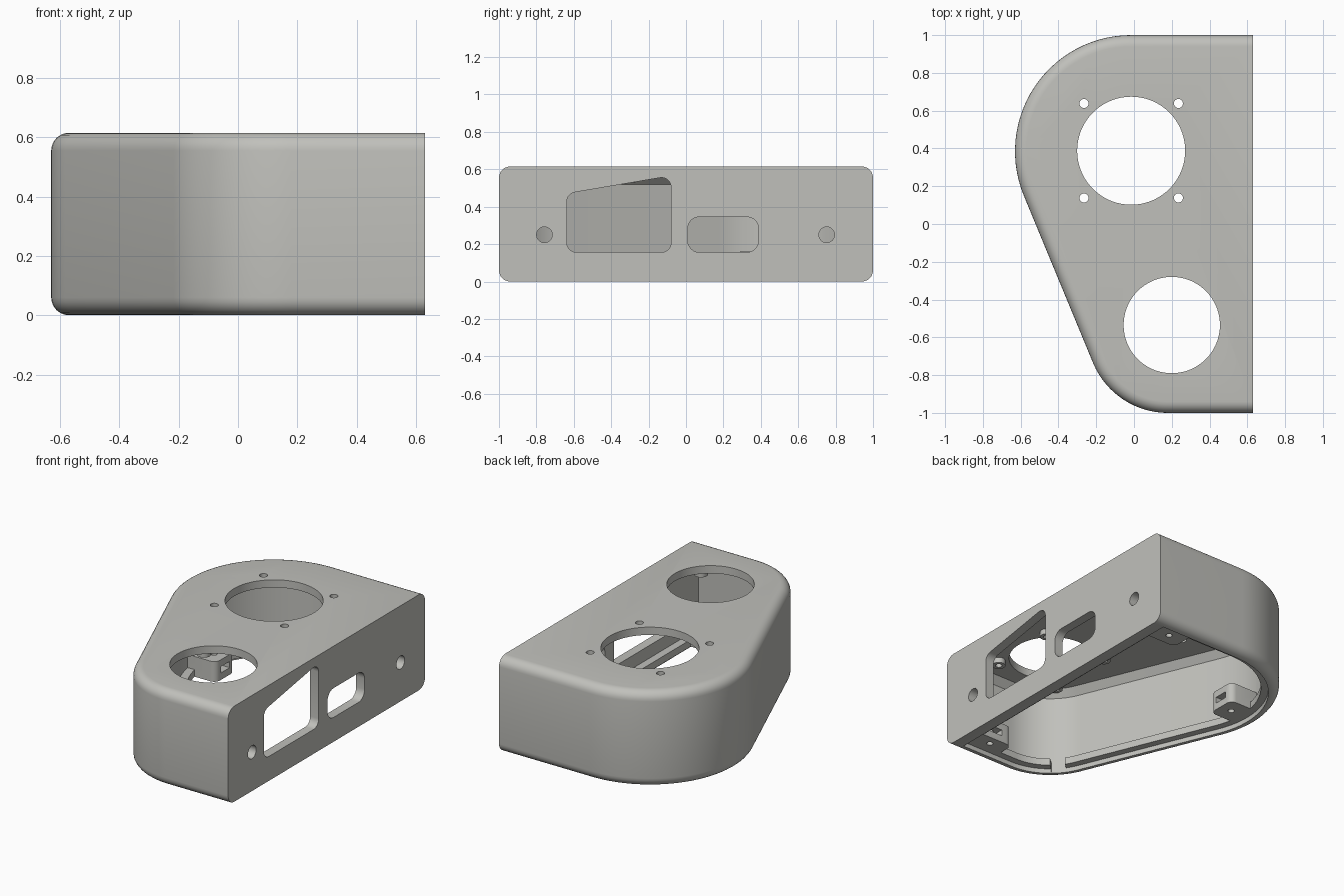
import bpy, bmesh, math
from mathutils import Vector

if "Cube" in bpy.data.objects:
    bpy.data.objects.remove(bpy.data.objects["Cube"])

TOP = 0.615
XR = 0.63


def make(name, rings):
    """Loft closed rings of equal length and cap both ends."""
    bm = bmesh.new()
    loops = [[bm.verts.new(p) for p in r] for r in rings]
    n = len(loops[0])
    for a, b in zip(loops, loops[1:]):
        for i in range(n):
            bm.faces.new((a[i], a[(i + 1) % n], b[(i + 1) % n], b[i]))
    bm.faces.new(loops[0][::-1])
    bm.faces.new(loops[-1])
    bmesh.ops.recalc_face_normals(bm, faces=bm.faces)
    me = bpy.data.meshes.new(name)
    bm.to_mesh(me)
    bm.free()
    ob = bpy.data.objects.new(name, me)
    bpy.context.collection.objects.link(ob)
    return ob


def plan(d, xr, z):
    """Plan outline inset by d: two tangent arcs closed by a straight right side."""
    c1, r1, c2, r2 = Vector((-0.015, 0.385)), 0.615, Vector((0.18, -0.57)), 0.43
    v = c2 - c1
    t = math.atan2(v.y, v.x) - math.acos((r1 - r2) / v.length) + 2 * math.pi
    pts = [(xr, 1 - d, z)]
    for c, r, a0, a1 in ((c1, r1, math.pi / 2, t), (c2, r2, t, 1.5 * math.pi)):
        for i in range(29):
            a = a0 + (a1 - a0) * i / 28
            pts.append((c.x + (r - d) * math.cos(a), c.y + (r - d) * math.sin(a), z))
    return pts + [(xr, d - 1, z)]


def rounded(corners, r, seg=6):
    """Polygon with circular corners, counter-clockwise."""
    out, n = [], len(corners)
    for i in range(n):
        p = Vector(corners[i])
        u = (Vector(corners[i - 1]) - p).normalized()
        w = (Vector(corners[(i + 1) % n]) - p).normalized()
        half = u.angle(w) / 2
        c = p + (u + w).normalized() * (r / math.sin(half))
        s, e = p + u * (r / math.tan(half)) - c, p + w * (r / math.tan(half)) - c
        a0 = math.atan2(s.y, s.x)
        da = (math.atan2(e.y, e.x) - a0) % (2 * math.pi)
        out += [(c.x + r * math.cos(a0 + da * k / seg), c.y + r * math.sin(a0 + da * k / seg))
                for k in range(seg + 1)]
    return out


def circle(x, y, r, n=24):
    return [(x + r * math.cos(2 * math.pi * i / n), y + r * math.sin(2 * math.pi * i / n)) for i in range(n)]


def rect(x0, x1, y0, y1):
    return [(x0, y0), (x1, y0), (x1, y1), (x0, y1)]


def prism(name, pts, lo, hi, axis='Z'):
    if axis == 'Z':
        return make(name, [[(u, v, w) for u, v in pts] for w in (lo, hi)])
    return make(name, [[(w, u, v) for u, v in pts] for w in (lo, hi)])


def combine(tool, op='DIFFERENCE'):
    m = body.modifiers.new(tool.name, 'BOOLEAN')
    m.operation, m.solver, m.object = op, 'EXACT', tool
    bpy.context.view_layer.objects.active = body
    bpy.ops.object.modifier_apply(modifier=m.name)
    bpy.data.objects.remove(tool)


# Outer housing, rounded at top and bottom along the curved side only
R, S = 0.06, 6
arc = [(R * (1 - math.sin(k / S * math.pi / 2)), R * (1 - math.cos(k / S * math.pi / 2))) for k in range(S + 1)]
layers = arc + [(d, TOP - z) for d, z in reversed(arc)]
body = make("housing", [plan(d, XR, z) for d, z in layers])

# Hollow: lid recess, ledge, tall room, chamfer under the top plate
combine(make("cavity", [plan(d, x, z) for d, x, z in (
    (0.065, 0.555, -0.02), (0.065, 0.555, 0.03), (0.11, 0.52, 0.03), (0.11, 0.52, 0.075),
    (0.06, 0.57, 0.075), (0.06, 0.57, 0.52), (0.10, 0.57, 0.565))]))

# Lid screw blocks on the ledge, each with a nut slot and a screw hole
for box, screw, slot in (
        ((0.30, 0.59, -0.96, -0.79), (0.42, -0.85), (0.375, 0.465, -0.88, -0.77)),
        ((0.32, 0.59, 0.76, 0.96), (0.43, 0.84), (0.385, 0.475, 0.74, 0.87)),
        ((-0.60, -0.36, 0.29, 0.48), (-0.44, 0.385), (-0.47, -0.34, 0.34, 0.43))):
    combine(prism("screw_block", rounded(rect(*box), 0.04), 0.03, 0.16), 'UNION')
    combine(prism("nut_slot", rect(*slot), 0.075, 0.115))
    combine(prism("lid_screw_hole", circle(*screw, 0.02, 16), 0.0, 0.2))

# Notch in the ledge on the small arc
a = math.radians(222)
ca, sa = math.cos(a), math.sin(a)
combine(prism("ledge_notch", [(0.18 + u * ca - v * sa, -0.57 + u * sa + v * ca)
                              for u, v in rect(0.29, 0.365, -0.045, 0.045)], 0.01, 0.1))

# Blind screw posts under the top plate around the small opening
for sx in (-1, 1):
    for sy in (-1, 1):
        x, y = 0.2 + sx * 0.225, -0.535 + sy * 0.225
        combine(prism("screw_post", circle(x, y, 0.04), 0.53, 0.59), 'UNION')
        combine(prism("post_hole", circle(x, y, 0.02, 16), 0.5, 0.58))

# Round openings in the top plate
combine(prism("large_opening", circle(-0.015, 0.388, 0.286, 72), 0.5, 0.7))
combine(prism("small_opening", circle(0.2, -0.535, 0.255, 72), 0.5, 0.7))
for sx in (-1, 1):
    for sy in (-1, 1):
        combine(prism("top_screw_hole", circle(-0.015 + sx * 0.25, 0.388 + sy * 0.25, 0.024), 0.5, 0.7))

# Openings in the flat right wall
combine(prism("sloped_window", rounded([(-0.637, 0.157), (-0.08, 0.157), (-0.08, 0.565), (-0.637, 0.47)], 0.05),
              0.54, 0.7, 'X'))
combine(prism("small_window", rounded(rect(0.01, 0.387, 0.157, 0.345), 0.06), 0.54, 0.7, 'X'))
for y in (-0.757, 0.752):
    combine(prism("wall_screw_hole", circle(y, 0.25, 0.042), 0.54, 0.7, 'X'))

# Plain grey finish
grey = bpy.data.materials.new("warm_grey")
grey.diffuse_color = (0.53, 0.53, 0.50, 1)
grey.use_nodes = True
grey.node_tree.nodes["Principled BSDF"].inputs["Base Color"].default_value = grey.diffuse_color
body.data.materials.clear()
body.data.materials.append(grey)
for p in body.data.polygons:
    p.material_index = 0
body.select_set(True)
bpy.context.view_layer.objects.active = body
bpy.ops.object.shade_smooth_by_angle(angle=math.radians(30))
